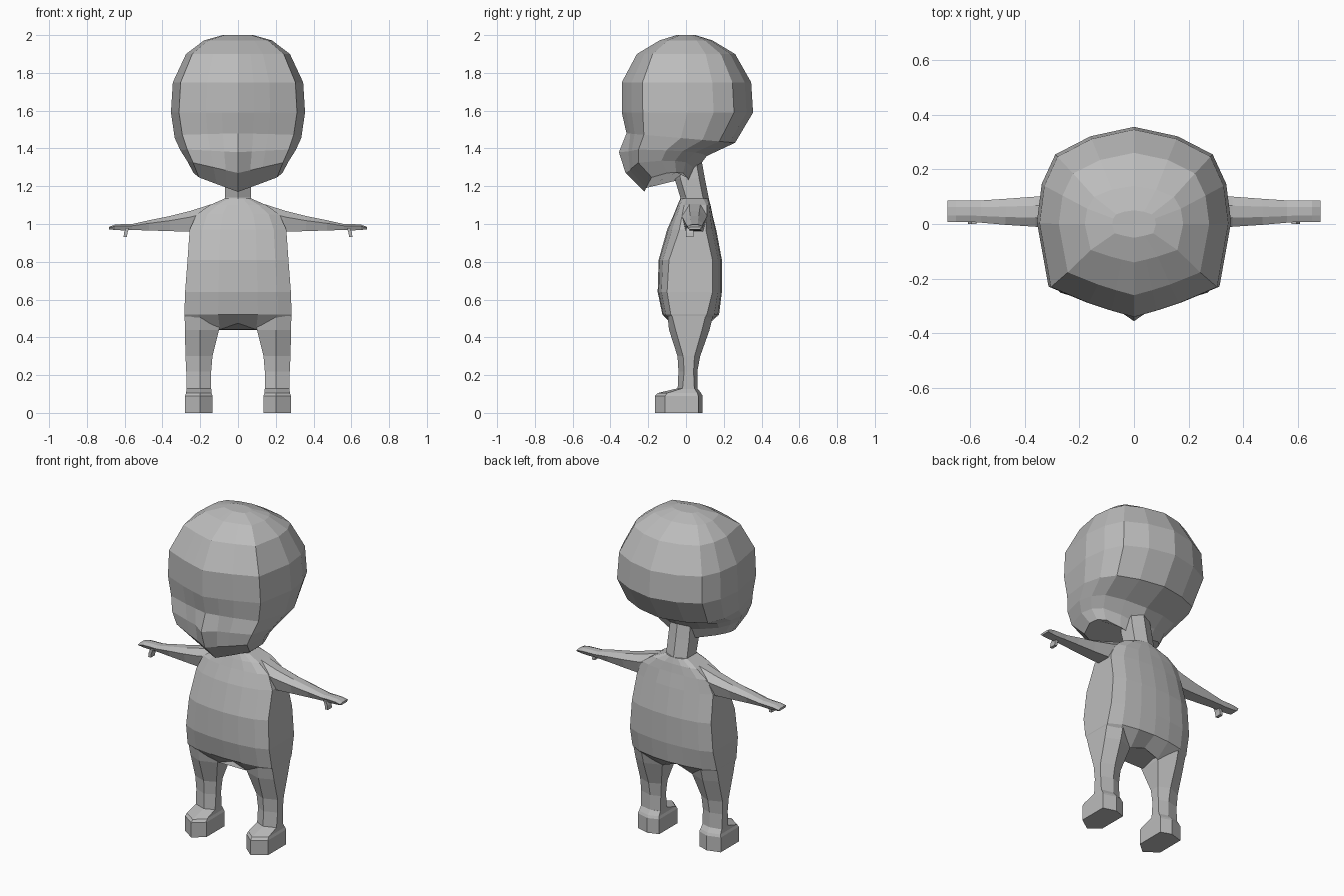
import bpy
import bmesh

if "Cube" in bpy.data.objects:
    bpy.data.objects.remove(bpy.data.objects["Cube"])

grey = bpy.data.materials.new("plain grey")
grey.diffuse_color = (0.5, 0.5, 0.5, 1)
grey.use_nodes = True
grey.node_tree.nodes["Principled BSDF"].inputs["Base Color"].default_value = grey.diffuse_color


def loft(name, rings, mirror=False):
    """Skin a stack of equal-length point rings and cap both ends."""
    bm = bmesh.new()
    loops = [[bm.verts.new(p) for p in ring] for ring in rings]
    n = len(loops[0])
    for a, b in zip(loops, loops[1:]):
        for i in range(n):
            j = (i + 1) % n
            bm.faces.new((a[i], a[j], b[j], b[i]))
    bm.faces.new(loops[0])
    bm.faces.new(loops[-1])
    bmesh.ops.recalc_face_normals(bm, faces=bm.faces)
    mesh = bpy.data.meshes.new(name)
    bm.to_mesh(mesh)
    bm.free()
    mesh.materials.append(grey)
    obj = bpy.data.objects.new(name, mesh)
    bpy.context.collection.objects.link(obj)
    if mirror:
        obj.modifiers.new("mirror", 'MIRROR')
    return obj


def both_sides(half):
    """Close a half outline whose first and last points lie on x = 0."""
    return half + [(-x, y, z) for x, y, z in half[-2:0:-1]]


# Head: one outline, scaled and tilted for each level
outline = [(0, -1), (.24, -.93), (.48, -.85), (.88, -.68), (1, 0),
           (.95, .4), (.81, .71), (.45, .9), (0, 1)]


def head_ring(w, front, zf, back, zb, lift=0, nose=0):
    mid, half = (front + back) / 2, (back - front) / 2
    pts = []
    for u, v in outline:
        z = zf + (zb - zf) * (v + 1) / 2 + lift * u
        pts.append((u * w, mid + v * half, z))
    pts[0] = (0, front - nose, zf)
    return both_sides(pts)


loft("head", [head_ring(*r) for r in [
    (.08, -.05, 2.0, .05, 2.0),
    (.18, -.14, 1.972, .14, 1.972),
    (.275, -.26, 1.9, .26, 1.9),
    (.345, -.34, 1.75, .345, 1.75),
    (.355, -.34, 1.59, .355, 1.59),
    (.335, -.315, 1.48, .26, 1.43),
    (.305, -.32, 1.38, .11, 1.36, .02, .035),
    (.27, -.31, 1.27, .05, 1.28, .06, .01),
    (.235, -.22, 1.17, .02, 1.21, .08),
]])


# Neck
def neck_ring(z, w, f, b):
    m = (f + b) / 2
    return [(0, f, z), (w, f + .03, z), (w, b - .03, z),
            (0, b, z), (-w, b - .03, z), (-w, f + .03, z)]


loft("neck", [neck_ring(1.08, .07, -.04, .13), neck_ring(1.14, .07, -.03, .12),
              neck_ring(1.24, .07, -.06, .1), neck_ring(1.38, .065, -.07, .075)])


# Torso: curved front and back with flat side panels
def torso_ring(z, w, f, pf, pb, b):
    def bulge(u, edge, mid):
        return mid + (edge - mid) * u
    return both_sides([
        (0, f, z), (.37 * w, bulge(.1, pf, f), z), (.74 * w, bulge(.4, pf, f), z),
        (w, pf, z), (w, pb, z),
        (.74 * w, bulge(.4, pb, b), z), (.37 * w, bulge(.1, pb, b), z), (0, b, z)])


crotch = [(x, y, .475 - .035 * min(abs(x) / .1, 1))
          for x, y, z in torso_ring(.46, .26, -.05, -.03, .06, .09)]
loft("torso", [crotch] + [torso_ring(*r) for r in [
    (.52, .284, -.125, -.08, .11, .175),
    (.64, .28, -.15, -.1, .14, .19),
    (.81, .267, -.145, -.09, .14, .19),
    (.97, .256, -.1, -.035, .105, .16),
    (1.05, .22, -.065, -.02, .11, .14),
    (1.1, .15, -.045, -.01, .11, .13),
    (1.135, .07, -.03, 0, .09, .12),
]])


# Legs and feet: six-sided columns with a ridge down the front and back
def leg_ring(z, xo, xi, f, pf, pb, b):
    return [(xo, pf, z), (.2, f, z), (xi, pf, z),
            (xi, pb, z), (.2, b, z), (xo, pb, z)]


loft("leg", [leg_ring(*r) for r in [
    (.54, .283, .09, -.1, -.08, .11, .15),
    (.44, .281, .1, -.09, -.055, .085, .125),
    (.3, .278, .135, -.045, -.015, .045, .075),
    (.22, .274, .142, -.04, -.01, .04, .06),
    (.11, .272, .142, -.045, -.02, .045, .06),
]], mirror=True)
loft("foot", [leg_ring(*r) for r in [
    (0, .28, .135, -.165, -.11, .065, .088),
    (.09, .28, .135, -.165, -.11, .065, .088),
    (.105, .275, .14, -.15, -.1, .06, .08),
    (.13, .272, .142, -.045, -.02, .045, .06),
]], mirror=True)


# Arms and hands: six-sided tubes flattening outwards
def arm_ring(x, y0, y1, zb, zt):
    s, h = (y1 - y0) * .3, (zt - zb) * .3
    return [(x, y0, zt - h), (x, y0 + s, zt), (x, y1 - s, zt),
            (x, y1, zt - h), (x, y1 - s / 2, zb), (x, y0 + s / 2, zb)]


loft("arm", [arm_ring(*r) for r in [
    (.14, -.025, .12, .98, 1.105),
    (.25, -.02, .11, .96, 1.07),
    (.36, -.01, .1, .962, 1.042),
    (.47, -.003, .092, .966, 1.02),
    (.56, .005, .086, .968, 1.0),
    (.6, .008, .086, .966, 1.0),
    (.65, .008, .086, .968, .997),
    (.682, .008, .086, .972, .985),
]], mirror=True)

# Thumb hanging under the hand
loft("thumb", [[(x, 0, z), (x + .018, 0, z), (x + .018, .04, z), (x, .04, z)]
               for x, z in [(.575, .98), (.585, .955), (.588, .93)]], mirror=True)
